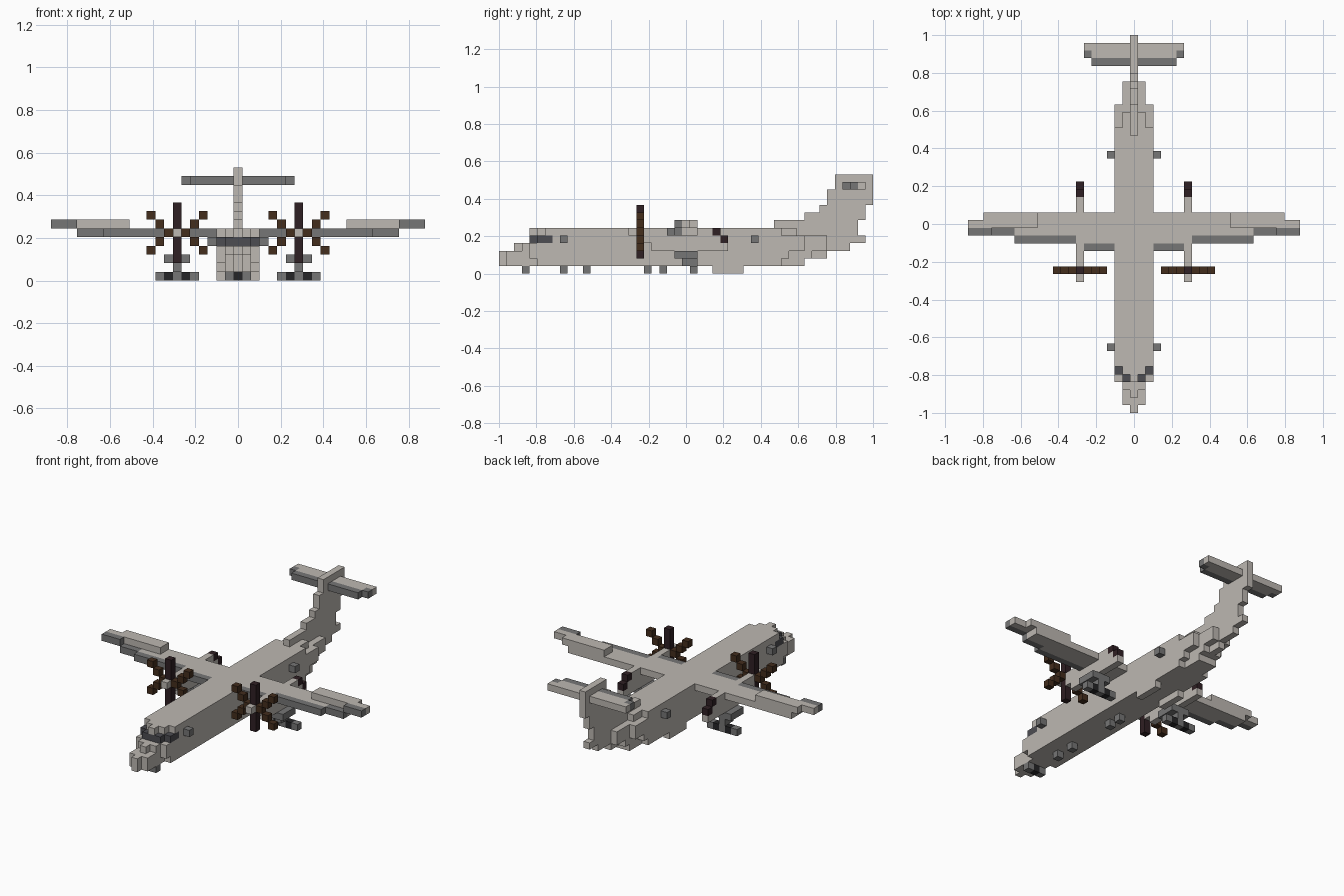
import bpy
import bmesh
import math
from mathutils import Vector

# Remove the default cube only
default_cube = bpy.data.objects.get("Cube")
if default_cube:
    bpy.data.objects.remove(default_cube, do_unlink=True)

LENGTH = 49                      # aircraft length in blocks
UNIT = 2 / LENGTH                # block edge

COLOURS = {
    "light grey paint": (0.51, 0.48, 0.445),
    "mid grey paint": (0.18, 0.18, 0.18),
    "cockpit glass": (0.075, 0.075, 0.085),
    "black tyre": (0.018, 0.018, 0.02),
    "brown blade": (0.056, 0.026, 0.012),
    "dark blade": (0.028, 0.014, 0.017),
}
LIGHT, GREY, GLASS, TYRE, BROWN, DARK = COLOURS


def make_material(name, rgb):
    mat = bpy.data.materials.new(name)
    mat.use_nodes = True
    mat.diffuse_color = (*rgb, 1)
    bsdf = next(n for n in mat.node_tree.nodes if n.type == 'BSDF_PRINCIPLED')
    bsdf.inputs["Base Color"].default_value = (*rgb, 1)
    bsdf.inputs["Roughness"].default_value = 0.8
    return mat


materials = {name: make_material(name, rgb) for name, rgb in COLOURS.items()}
cells = {}                       # block position -> (part, colour)


def span(value):
    """A single index, or an inclusive first/last pair."""
    first, last = value if isinstance(value, tuple) else (value, value)
    return range(first, last + 1)


def fill(part, colour, across, along, up):
    """Fill a run of blocks on both sides of the centre line."""
    for i in span(across):
        for j in span(along):
            for k in span(up):
                for side in (1, -1):
                    name = part
                    if part.endswith("*"):
                        name = ("left_" if side > 0 else "right_") + part[:-1]
                    cells[(side * i, j, k)] = (name, colour)


# Fuselage: per layer, first and last block of centre, inner and outer strips
layers = {
    1: ((0, 39), (1, 39), (5, 36)),
    2: ((0, 42), (1, 40), (4, 37)),
    3: ((2, 45), (3, 42), (4, 39)),
    4: ((4, 47), (4, 42), (5, 39)),
    5: ((4, 46), (5, 38), (6, 36)),
}
for level, strips in layers.items():
    for offset, run in enumerate(strips):
        fill("fuselage", LIGHT, offset, run, level)

# Cockpit windows wrapped round the nose
fill("cockpit_windows", GLASS, (0, 1), 4, 4)
fill("cockpit_windows", GLASS, 2, (5, 6), 4)

# Side blisters, belly aerials and rear strakes
for station in (8, 33):
    fill("blister*", GREY, 3, station, 4)
for station in (8, 11, 19, 21):
    fill("belly_aerials", GREY, 0, station, 0)
fill("strake*", LIGHT, 2, (28, 31), 0)

# Swept fin
for level, run in {6: (36, 46), 7: (40, 47), 8: (42, 47)}.items():
    fill("tail_fin", LIGHT, 0, run, level)
fill("tail_fin", LIGHT, 0, (43, 48), (9, 10))
fill("tail_fin", LIGHT, 0, (44, 48), (11, 12))

# Tailplane with grey leading edge
fill("tailplane*", LIGHT, (1, 6), (46, 47), 11)
fill("tailplane*", GREY, (1, 5), 45, 11)
fill("tailplane*", GREY, 6, 46, 11)

# Wing: inner panel, raised outer panel, grey leading edge
fill("wing*", LIGHT, (3, 15), (23, 25), 5)
fill("wing*", LIGHT, (3, 7), 22, 5)
fill("wing*", LIGHT, (16, 18), (24, 25), 5)
fill("wing*", LIGHT, (13, 19), (24, 25), 6)
fill("wing*", LIGHT, (20, 21), 24, 6)
fill("wing*", GREY, (3, 6), 21, 5)
fill("wing*", GREY, (8, 15), 22, 5)
fill("wing*", GREY, (16, 18), 23, 5)
fill("wing*", GREY, (19, 21), 23, 6)

# Engine nacelle with spinner and exhaust
ENGINE = 7
fill("nacelle*", LIGHT, ENGINE, (17, 27), 5)
fill("nacelle*", LIGHT, ENGINE, (19, 28), 4)
fill("nacelle*", LIGHT, ENGINE, (20, 29), 3)
fill("exhaust*", DARK, ENGINE, 28, 5)
fill("exhaust*", DARK, ENGINE, 29, 4)

# Six-bladed propeller
PROP, HUB = 18, 5
for step in range(1, 4):
    for sign in (1, -1):
        fill("propeller*", DARK, ENGINE, PROP, HUB + sign * step)
        for rise in (1, -1):
            fill("propeller*", BROWN, ENGINE + sign * step, PROP,
                 HUB + rise * (step - 1))

# Main gear: doors, leg and a row of wheels
fill("main_gear*", GREY, (ENGINE - 1, ENGINE + 1), (23, 25), 2)
fill("main_gear*", GREY, ENGINE, (24, 25), 1)
for offset in range(-2, 3):
    fill("main_gear*", TYRE if offset % 2 else GREY, ENGINE + offset, 25, 0)

# Nose gear
fill("nose_gear", GREY, 1, 3, 0)
fill("nose_gear", TYRE, 0, 3, 0)


def build_part(name):
    """Turn the blocks of one part into an outer skin."""
    bm = bmesh.new()
    slots = []
    for pos, (part, colour) in cells.items():
        if part != name:
            continue
        if colour not in slots:
            slots.append(colour)
        centre = Vector((pos[0], pos[1] - (LENGTH - 1) / 2, pos[2] + 0.5))
        for axis in range(3):
            for sign in (1, -1):
                near = list(pos)
                near[axis] += sign
                if tuple(near) in cells:
                    continue
                normal, u, v = Vector(), Vector(), Vector()
                normal[axis] = sign / 2
                u[(axis + 1) % 3] = 0.5
                v[(axis + 2) % 3] = sign / 2
                corners = (-u - v, u - v, u + v, v - u)
                face = bm.faces.new([bm.verts.new((centre + normal + c) * UNIT)
                                     for c in corners])
                face.material_index = slots.index(colour)
    bmesh.ops.remove_doubles(bm, verts=bm.verts, dist=UNIT / 100)
    bmesh.ops.dissolve_limit(bm, angle_limit=math.radians(1), verts=bm.verts,
                             edges=bm.edges, delimit={'MATERIAL'})
    mesh = bpy.data.meshes.new(name)
    bm.to_mesh(mesh)
    bm.free()
    for colour in slots:
        mesh.materials.append(materials[colour])
    bpy.context.collection.objects.link(bpy.data.objects.new(name, mesh))


for part_name in sorted({part for part, colour in cells.values()}):
    build_part(part_name)
